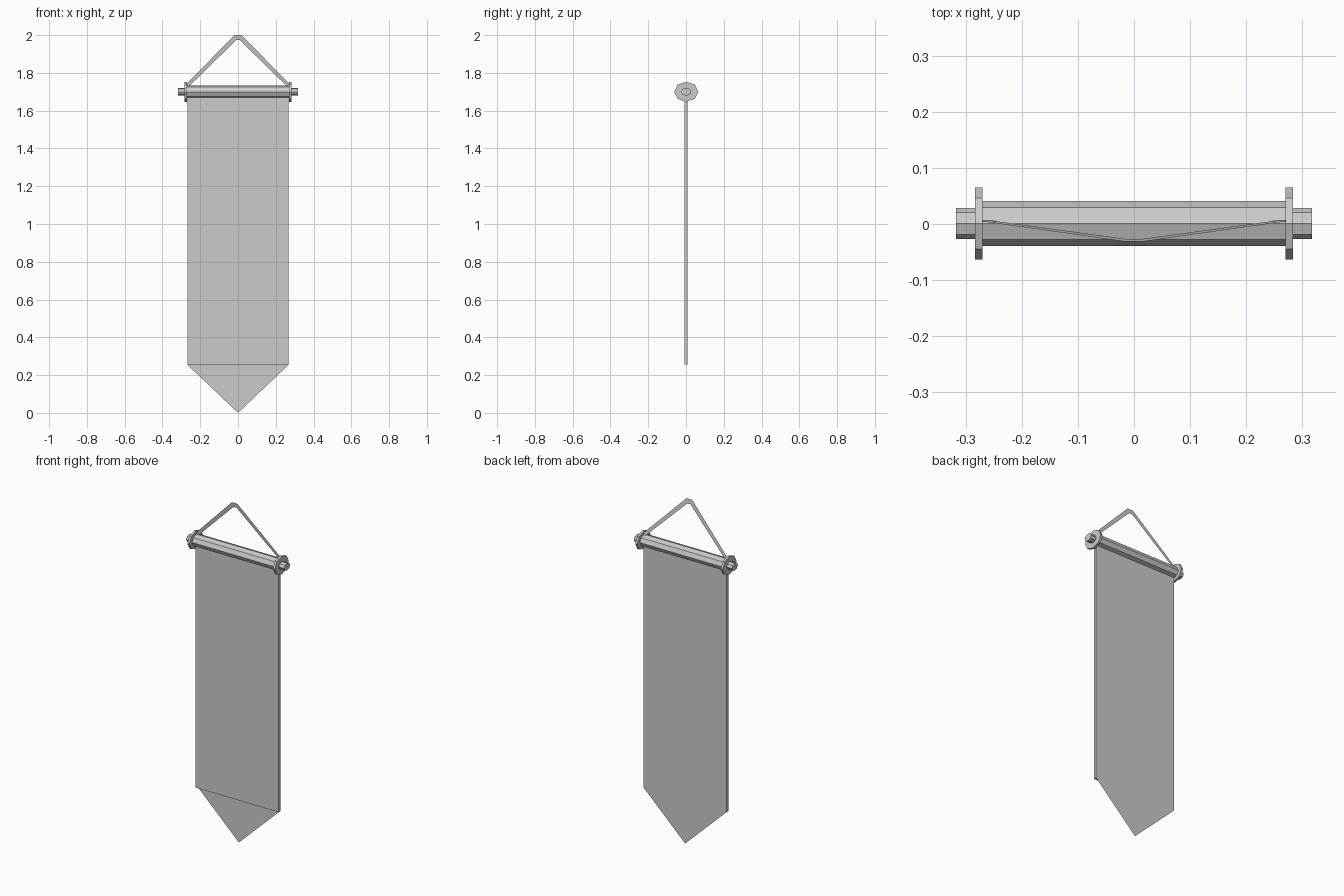
import bpy, math

if "Cube" in bpy.data.objects:
    bpy.data.objects.remove(bpy.data.objects["Cube"])

def mesh(name, verts, faces):
    me = bpy.data.meshes.new(name)
    me.from_pydata(verts, [], faces)
    me.update()
    ob = bpy.data.objects.new(name, me)
    bpy.context.collection.objects.link(ob)
    return ob

def octagon_bar(name, x0, x1, ry, rz, y=0.001, z=1.70):
    # eight-sided bar along x, slightly flattened in z
    ring = [(ry * math.cos(i * math.pi / 4), rz * math.sin(i * math.pi / 4)) for i in range(8)]
    verts = [(x, y + a, z + b) for x in (x0, x1) for a, b in ring]
    faces = [(i, (i + 1) % 8, 8 + (i + 1) % 8, 8 + i) for i in range(8)]
    faces += [tuple(reversed(range(8))), tuple(range(8, 16))]
    return mesh(name, verts, faces)

# hanging rod with end discs and knobs
octagon_bar("rod", -0.27, 0.27, 0.04, 0.034)
for side, s in (("left", -1), ("right", 1)):
    a, b, c = sorted((s * 0.27, s * 0.283)), sorted((s * 0.283, s * 0.317)), 0
    octagon_bar(side + "_disc", a[0], a[1], 0.064, 0.053)
    octagon_bar(side + "_knob", b[0], b[1], 0.0275, 0.021)

# cloth panel
bpy.ops.mesh.primitive_cube_add(size=1, location=(0, 0, 0.9725))
cloth = bpy.context.object
cloth.name = "cloth"
cloth.scale = (0.536, 0.016, 1.435)

# pointed cloth tip, a single sheet flush with the back
mesh("cloth_tip", [(-0.268, 0.008, 0.255), (0, 0.008, 0), (0.268, 0.008, 0.255)], [(0, 1, 2)])

# hanging strap: a flat ribbon leaning forward
outer = [(-0.277, 1.72), (-0.27, 1.745), (-0.018, 2.0)]
inner = [(-0.262, 1.715), (-0.255, 1.733), (-0.010, 1.973)]
outer += [(-x, z) for x, z in reversed(outer)]
inner += [(-x, z) for x, z in reversed(inner)]
lean = lambda z: 0.006 - 0.037 * (z - 1.735) / 0.265
n = len(outer)
mesh("strap", [(x, lean(z), z) for x, z in outer + inner],
     [(i, n + i, n + i + 1, i + 1) for i in range(n - 1)])
